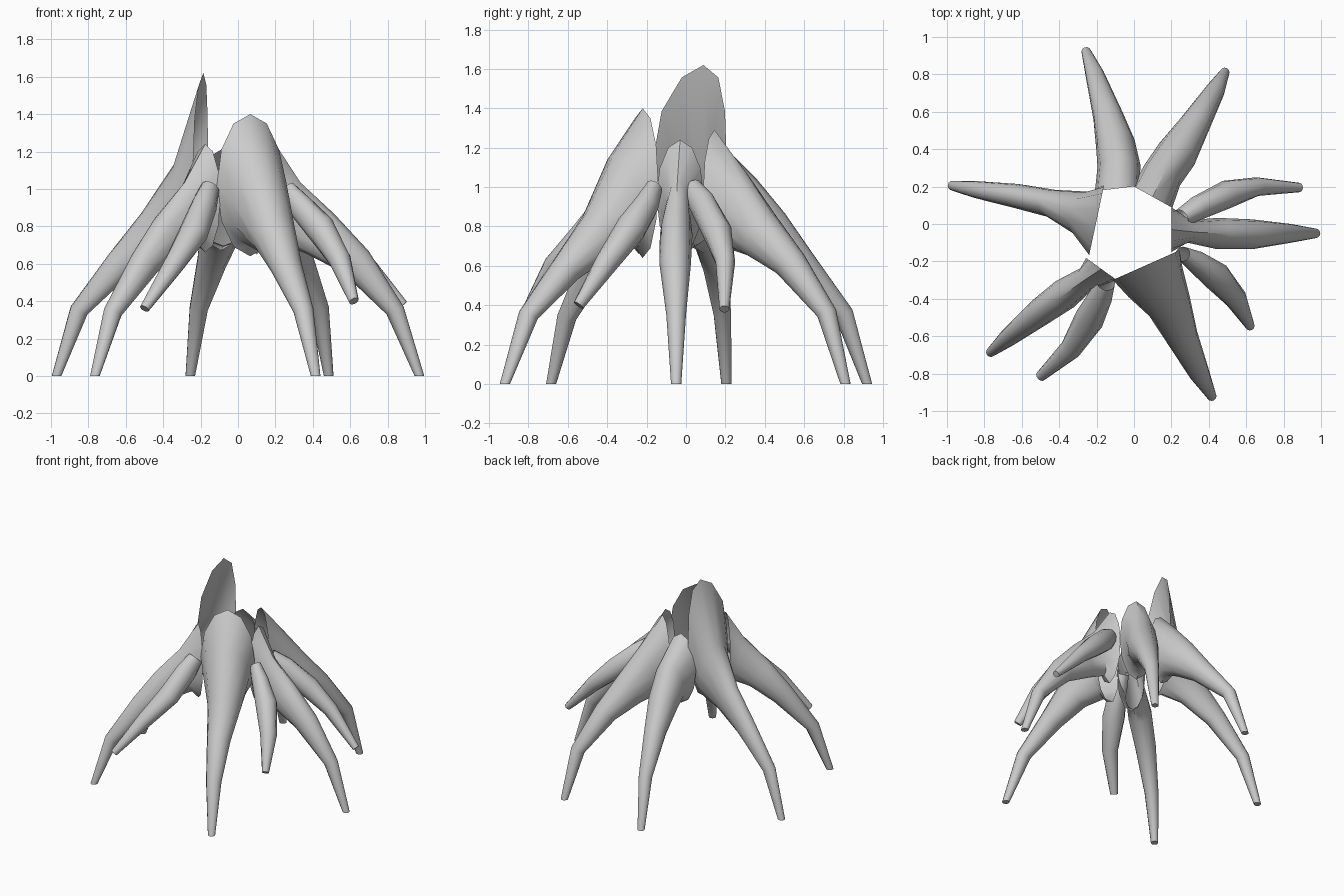
import bpy, bmesh
from math import sin, cos, pi, radians, atan2, hypot
from mathutils import Vector

SIDES = 12
MAIN_PITCH = [0, 15, 35, 50, 65, 90]   # how far each ring leans from upright


def root(name, rings, wall_angle=None, skew=0.0, pitch=None):
    """Loft a tapering tube; rings = (x, y, z, half width, half height).
    The first ring is an open mouth, the tip is capped."""
    bm = bmesh.new()
    loops, n = [], len(rings)
    for i, (x, y, z, hw, hh) in enumerate(rings):
        a, b = rings[max(i - 1, 0)], rings[min(i + 1, n - 1)]
        dx, dy, dz = (b[k] - a[k] for k in range(3))
        yaw = atan2(dy, dx)
        if i == 0 and wall_angle is not None:
            yaw = radians(wall_angle)
        lean = radians(pitch[i]) if pitch else atan2(-dz, hypot(dx, dy))
        side = Vector((-sin(yaw), cos(yaw), 0))
        up = Vector((cos(yaw) * sin(lean), sin(yaw) * sin(lean), cos(lean)))
        s = skew if i == 0 else 0
        loop = []
        for k in range(SIDES):
            t = 2 * pi * k / SIDES
            shift = s * max(sin(t), 0) ** 2
            p = Vector((x, y, z)) + side * (hw * cos(t) + shift) + up * hh * sin(t)
            loop.append(bm.verts.new(p))
        loops.append(loop)
    for l0, l1 in zip(loops, loops[1:]):
        for k in range(SIDES):
            j = (k + 1) % SIDES
            bm.faces.new((l0[k], l0[j], l1[j], l1[k]))
    bm.faces.new(loops[-1])
    bmesh.ops.recalc_face_normals(bm, faces=bm.faces)
    me = bpy.data.meshes.new(name)
    bm.to_mesh(me)
    bm.free()
    ob = bpy.data.objects.new(name, me)
    bpy.context.collection.objects.link(ob)
    bpy.ops.object.select_all(action='DESELECT')
    ob.select_set(True)
    bpy.context.view_layer.objects.active = ob
    bpy.ops.object.shade_smooth_by_angle(angle=radians(45))


# Large roots: tall open mouth on the hollow stump wall, foot on the ground
root("back_root", [
    (-.09, .19, .94, .12, .27), (-.08, .31, .87, .115, .18), (-.10, .43, .76, .105, .13),
    (-.14, .58, .61, .08, .085), (-.21, .80, .36, .05, .05), (-.255, .92, 0, .026, .026)],
    97, pitch=MAIN_PITCH)
root("back_right_root", [
    (.10, .145, .97, .12, .32), (.15, .26, .88, .11, .20), (.23, .375, .76, .11, .13),
    (.325, .53, .61, .082, .085), (.435, .715, .36, .052, .05), (.485, .81, 0, .026, .026)],
    61, pitch=MAIN_PITCH)
root("right_root", [
    (.20, -.03, .95, .12, .29), (.29, -.04, .87, .06, .17), (.44, -.05, .76, .083, .13),
    (.63, -.055, .61, .08, .09), (.84, -.05, .35, .05, .05), (.97, -.05, 0, .026, .026)],
    0, pitch=MAIN_PITCH)
root("front_root", [
    (.065, -.22, 1.02, .195, .38), (.115, -.31, .93, .165, .25), (.19, -.44, .76, .12, .13),
    (.26, -.61, .58, .085, .08), (.35, -.80, .35, .055, .05), (.415, -.92, 0, .026, .026)],
    -66, pitch=MAIN_PITCH)
root("front_left_root", [
    (-.175, -.24, .95, .1, .29), (-.25, -.29, .87, .065, .17), (-.37, -.375, .76, .085, .12),
    (-.50, -.47, .60, .075, .085), (-.67, -.605, .34, .05, .05), (-.765, -.685, 0, .026, .026)],
    234, pitch=MAIN_PITCH)
root("left_root", [
    (-.20, .02, 1.15, .19, .47), (-.28, .06, .92, .12, .23), (-.44, .11, .77, .075, .13),
    (-.63, .15, .60, .065, .08), (-.85, .185, .35, .045, .05), (-.97, .205, 0, .026, .026)],
    168, skew=-.07, pitch=MAIN_PITCH)

# Small hanging roots that stop above the ground
root("small_right_back_root", [
    (.25, .03, .99, .05, .06), (.34, .085, .91, .065, .08), (.50, .16, .77, .075, .075),
    (.66, .20, .62, .05, .055), (.885, .195, .38, .025, .025)])
root("small_right_front_root", [
    (.26, -.16, 1.0, .04, .05), (.33, -.20, .91, .06, .07), (.44, -.28, .79, .078, .08),
    (.545, -.40, .62, .06, .06), (.62, -.545, .40, .025, .03)])
root("small_front_left_root", [
    (-.15, -.31, 1.0, .05, .06), (-.18, -.39, .91, .065, .08), (-.24, -.51, .76, .08, .075),
    (-.34, -.67, .60, .058, .055), (-.50, -.815, .36, .028, .025)])
